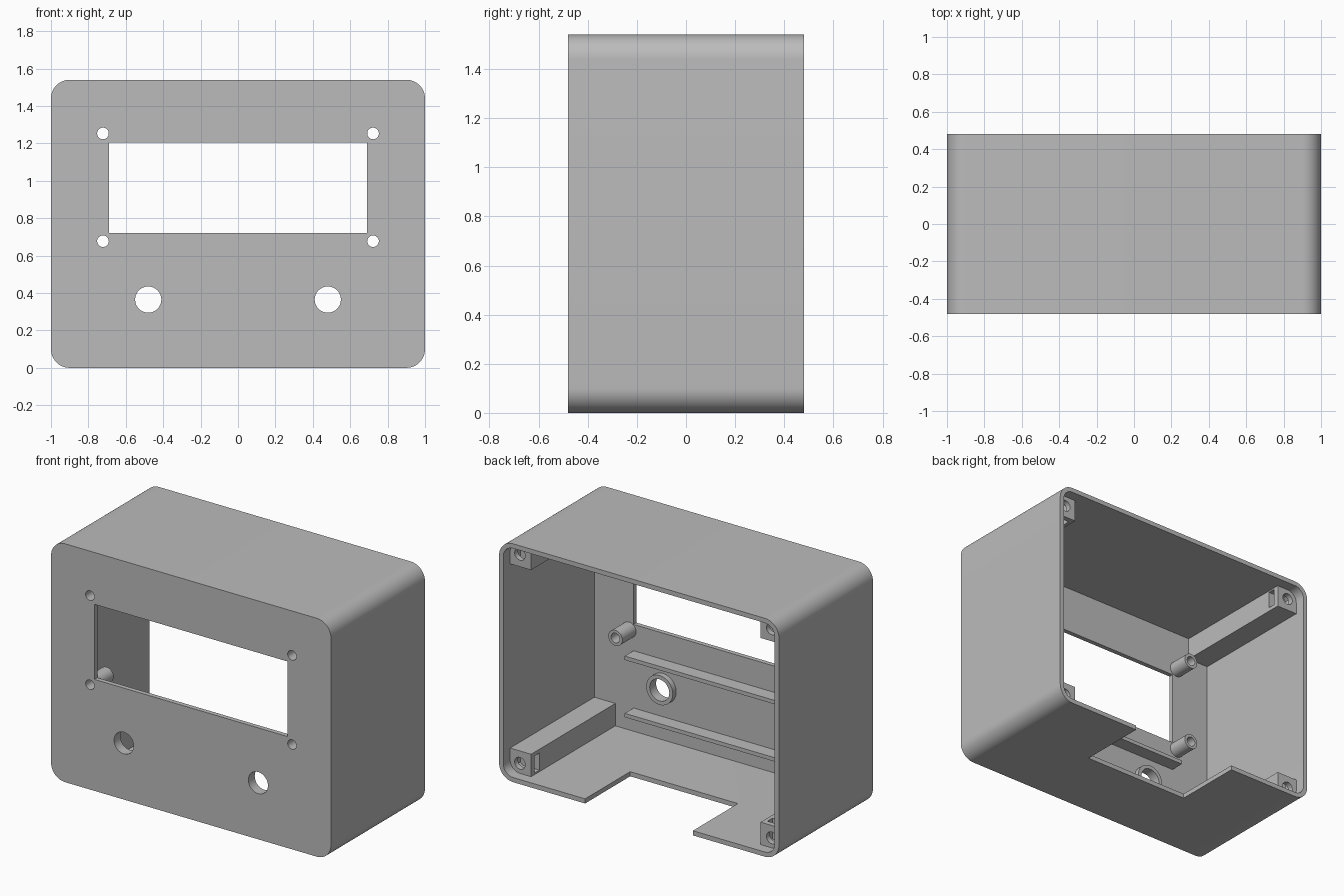
import bpy, bmesh, math

cube = bpy.data.objects.get("Cube")
if cube:
    bpy.data.objects.remove(cube, do_unlink=True)

H = 1.54            # overall height
BACK = 0.48         # half depth
T = 0.03            # wall thickness
WALL = -BACK + T    # inner side of the front wall

grey = bpy.data.materials.new("plain grey")
grey.use_nodes = True
color = (0.5, 0.5, 0.5, 1)
grey.diffuse_color = color
grey.node_tree.nodes["Principled BSDF"].inputs["Base Color"].default_value = color


# Profiles in the x-z plane
def circle(x, z, r, n=40):
    return [(x + r * math.cos(2 * math.pi * i / n),
             z + r * math.sin(2 * math.pi * i / n)) for i in range(n)]


def rect(x0, x1, z0, z1):
    return [(x0, z0), (x1, z0), (x1, z1), (x0, z1)]


def rounded_rect(x0, x1, z0, z1, r, n=12):
    pts = []
    corners = [(x1 - r, z1 - r), (x0 + r, z1 - r), (x0 + r, z0 + r), (x1 - r, z0 + r)]
    for k, (cx, cz) in enumerate(corners):
        for i in range(n + 1):
            a = math.pi / 2 * (k + i / n)
            pts.append((cx + r * math.cos(a), cz + r * math.sin(a)))
    return pts


def prism(name, profile, y0, y1):
    """Extrude a profile along y."""
    bm = bmesh.new()
    face = bm.faces.new([bm.verts.new((x, y0, z)) for x, z in profile])
    new = bmesh.ops.extrude_face_region(bm, geom=[face])["geom"]
    verts = [v for v in new if isinstance(v, bmesh.types.BMVert)]
    bmesh.ops.translate(bm, verts=verts, vec=(0, y1 - y0, 0))
    bmesh.ops.recalc_face_normals(bm, faces=bm.faces)
    mesh = bpy.data.meshes.new(name)
    bm.to_mesh(mesh)
    bm.free()
    mesh.materials.append(grey)
    obj = bpy.data.objects.new(name, mesh)
    bpy.context.collection.objects.link(obj)
    return obj


def cut(obj, profile, y0, y1):
    """Subtract a prism from the object and drop the cutter."""
    cutter = prism("cutter", profile, y0, y1)
    cutter.hide_render = True
    mod = obj.modifiers.new("cut", "BOOLEAN")
    mod.operation = "DIFFERENCE"
    mod.solver = "EXACT"
    mod.object = cutter
    bpy.context.view_layer.update()
    graph = bpy.context.evaluated_depsgraph_get()
    mesh = bpy.data.meshes.new_from_object(obj.evaluated_get(graph))
    obj.modifiers.clear()
    obj.data = mesh
    bpy.data.objects.remove(cutter, do_unlink=True)


parts = []

# Enclosure shell: rounded box, open at the back
shell = prism("enclosure_shell", rounded_rect(-1, 1, 0, H, 0.1), -BACK, BACK)
cut(shell, rounded_rect(-1 + T, 1 - T, T, H - T, 0.1 - T), WALL, 1)
parts.append(shell)

# Display window and cable notch in the floor
cut(shell, rect(-0.69, 0.69, 0.72, 1.205), -1, 0)
cut(shell, rect(-0.385, 0.385, -0.1, 0.1), 0.02, 1)

# Display screw holes with standoffs
for sx, side in ((1, "left"), (-1, "right")):
    for z, level in ((0.677, "lower"), (1.253, "upper")):
        cut(shell, circle(sx * 0.722, z, 0.031), -1, 0)
        standoff = prism(f"standoff_{level}_{side}", circle(sx * 0.722, z, 0.05), WALL, -0.31)
        cut(standoff, circle(sx * 0.722, z, 0.031), -1, 0)
        parts.append(standoff)

    # Button holes with collars
    cut(shell, circle(sx * 0.48, 0.365, 0.07), -1, 0)
    collar = prism(f"button_collar_{side}", circle(sx * 0.48, 0.365, 0.095), WALL, -0.415)
    cut(collar, circle(sx * 0.48, 0.365, 0.07), -1, 0)
    parts.append(collar)

# Shelf ribs behind the front wall
for name, z in (("lower_rib", 0.155), ("upper_rib", 0.525)):
    parts.append(prism(name, rect(-0.69, 0.69, z, z + 0.025), WALL - 0.01, -0.36))

# Corner posts with a screw hole and a nut slot each
POST_END = 0.41
post_profile = [(0.82, 0.02), (0.95, 0.02), (0.98, 0.05), (0.98, 0.175), (0.82, 0.175)]
for sx, side in ((1, "left"), (-1, "right")):
    for top, level in ((False, "lower"), (True, "upper")):
        def place(profile):
            return [(sx * x, H - z if top else z) for x, z in profile]

        post = prism(f"corner_post_{level}_{side}", place(post_profile), WALL - 0.01, POST_END)
        cut(post, place(circle(0.9, 0.095, 0.038)), 0.2, 1)
        sideways = (sx > 0) != top
        slot = rect(0.7, 0.955, 0.04, 0.15) if sideways else rect(0.845, 0.955, 0.04, 0.3)
        cut(post, place(slot), 0.325, 0.375)
        parts.append(post)

# Smooth round surfaces, keep edges sharp
bpy.ops.object.select_all(action="DESELECT")
for obj in parts:
    obj.select_set(True)
bpy.context.view_layer.objects.active = shell
bpy.ops.object.shade_smooth_by_angle(angle=math.radians(30))
